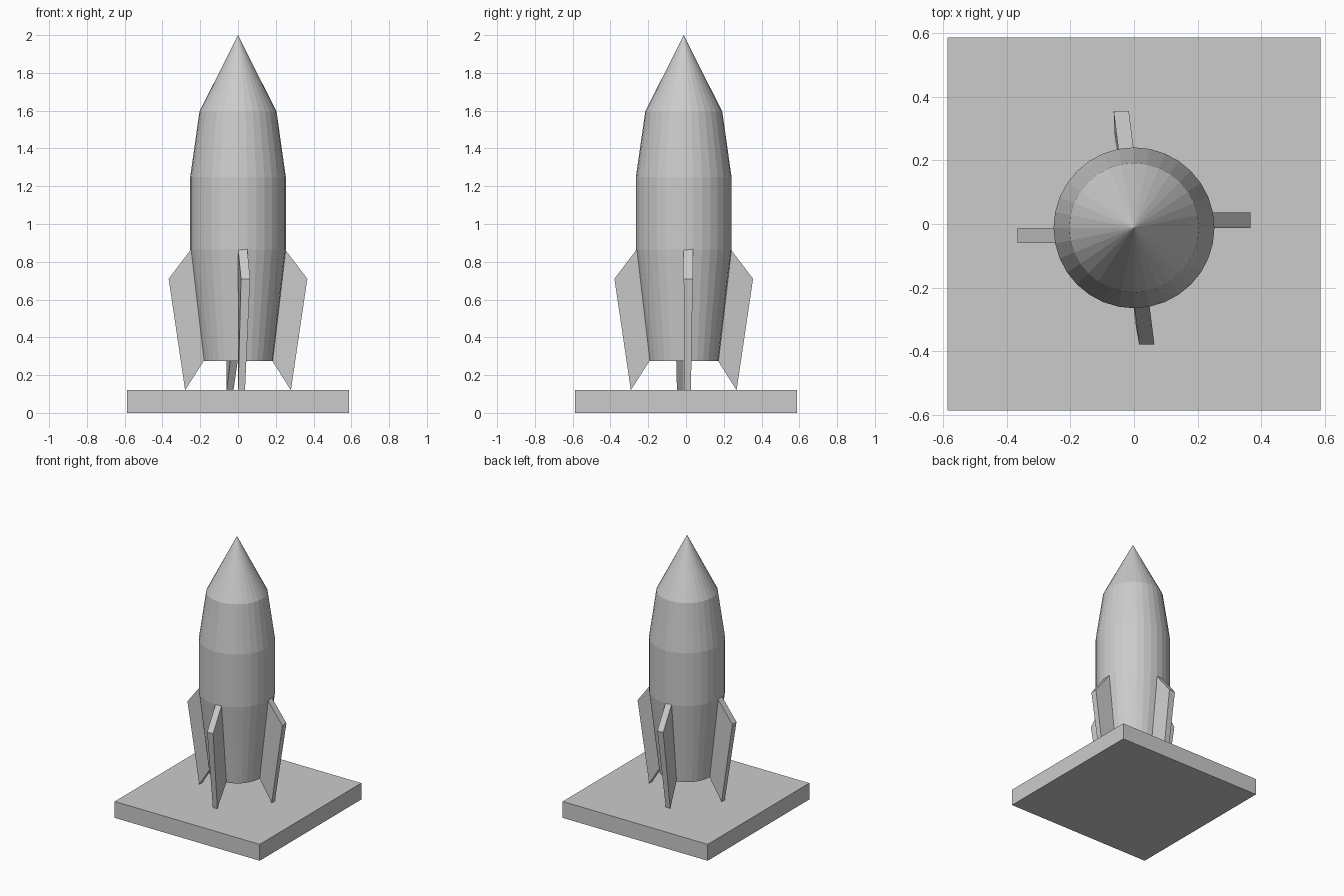
import bpy, bmesh, math
from mathutils import Matrix, Vector

if "Cube" in bpy.data.objects:
    bpy.data.objects.remove(bpy.data.objects["Cube"])

CENTRE = Vector((0, -0.012, 0))
SIDES = 32


def finish(bm, name):
    bmesh.ops.recalc_face_normals(bm, faces=bm.faces[:])
    mesh = bpy.data.meshes.new(name)
    bm.to_mesh(mesh)
    bm.free()
    obj = bpy.data.objects.new(name, mesh)
    bpy.context.collection.objects.link(obj)
    return obj


# Square launch base
bm = bmesh.new()
bmesh.ops.create_cube(bm, size=1)
bmesh.ops.transform(bm, verts=bm.verts[:],
                    matrix=Matrix.Translation((0, 0, 0.06)) @ Matrix.Diagonal((1.174, 1.174, 0.12, 1)))
finish(bm, "launch_base")

# Rocket hull: rings of the lathe profile, closed below and pointed on top
profile = [(0.184, 0.275), (0.253, 0.865), (0.253, 1.25), (0.204, 1.595)]
bm = bmesh.new()
rings = []
for r, z in profile:
    rings.append([bm.verts.new(CENTRE + Vector((r * math.cos(a), r * math.sin(a), z)))
                  for a in (math.tau * i / SIDES for i in range(SIDES))])
tip = bm.verts.new(CENTRE + Vector((0, 0, 2)))
bm.faces.new(rings[0])
for i in range(SIDES):
    j = (i + 1) % SIDES
    for low, high in zip(rings, rings[1:]):
        bm.faces.new((low[i], low[j], high[j], high[i]))
    bm.faces.new((rings[-1][i], rings[-1][j], tip))
finish(bm, "rocket_hull")


# Fin: side outline extruded sideways, thinner at the foot, skewed by shifts
def fin(name, turn, outer_shift, foot_shift):
    # radius, height, sideways start, thickness
    outline = [(0.238, 0.88, 0, 0.048),
               (0.367, 0.71, outer_shift, 0.048),
               (0.280, 0.12, foot_shift, 0.036),
               (0.175, 0.285, 0, 0.040)]
    bm = bmesh.new()
    near = [bm.verts.new((r, s, z)) for r, z, s, t in outline]
    far = [bm.verts.new((r, s + t, z)) for r, z, s, t in outline]
    bm.faces.new(near)
    bm.faces.new(far[::-1])
    for i in range(4):
        j = (i + 1) % 4
        bm.faces.new((near[i], near[j], far[j], far[i]))
    bmesh.ops.transform(bm, verts=bm.verts[:],
                        matrix=Matrix.Translation(CENTRE) @ Matrix.Rotation(math.radians(turn), 4, 'Z'))
    finish(bm, name)


fin("right_fin", 0, 0.0, 0.002)
fin("back_fin", 90, 0.016, 0.024)
fin("left_fin", 180, 0.0, 0.0)
fin("front_fin", 270, 0.016, 0.001)
